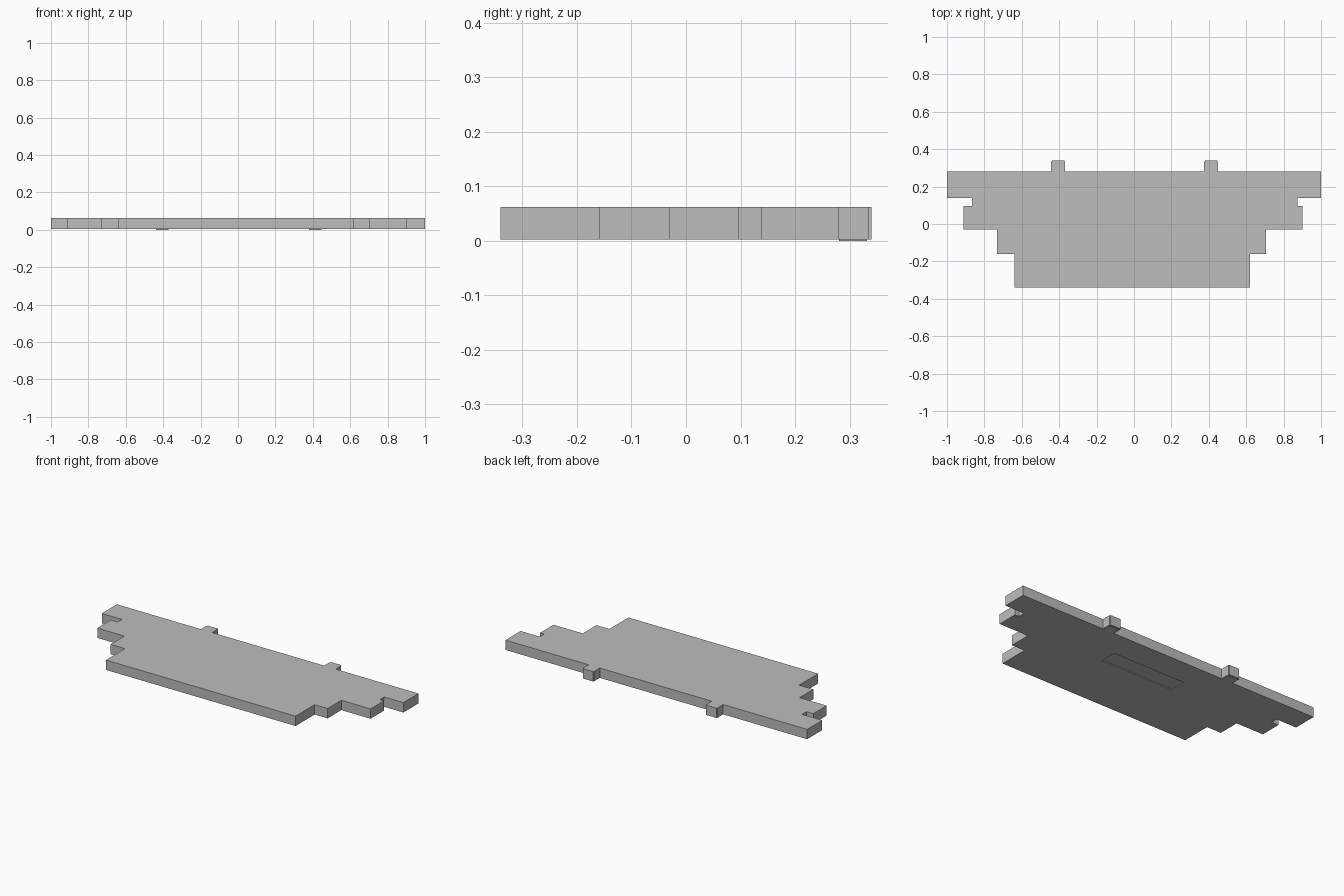
import bpy
import bmesh

cube = bpy.data.objects.get("Cube")
if cube:
    bpy.data.objects.remove(cube, do_unlink=True)

# One plain grey for every part
grey = bpy.data.materials.new("plain_grey")
grey.use_nodes = True
colour = (0.51, 0.51, 0.51, 1)
grey.diffuse_color = colour
grey.node_tree.nodes["Principled BSDF"].inputs["Base Color"].default_value = colour


def prism(name, outline, z0, z1):
    """Extrude a flat outline from z0 up to z1."""
    bm = bmesh.new()
    base = bm.faces.new([bm.verts.new((x, y, z0)) for x, y in outline])
    up = bmesh.ops.extrude_face_region(bm, geom=[base])["geom"]
    tops = [v for v in up if isinstance(v, bmesh.types.BMVert)]
    bmesh.ops.translate(bm, verts=tops, vec=(0, 0, z1 - z0))
    bmesh.ops.recalc_face_normals(bm, faces=bm.faces)
    mesh = bpy.data.meshes.new(name)
    bm.to_mesh(mesh)
    bm.free()
    mesh.materials.append(grey)
    obj = bpy.data.objects.new(name, mesh)
    bpy.context.collection.objects.link(obj)
    return obj


def box(name, x0, x1, y0, y1, z0, z1):
    return prism(name, [(x0, y0), (x1, y0), (x1, y1), (x0, y1)], z0, z1)


BOTTOM, TOP = 0.003, 0.062

# Stepped slab: both flanks run from the front edge to the back edge
right_flank = [(0.62, -0.34), (0.62, -0.16), (0.706, -0.16), (0.706, -0.03),
               (0.90, -0.03), (0.90, 0.097), (0.873, 0.097), (0.873, 0.138),
               (1.0, 0.138), (1.0, 0.281)]
left_flank = [(-0.638, -0.34), (-0.638, -0.16), (-0.732, -0.16), (-0.732, -0.03),
              (-0.912, -0.03), (-0.912, 0.097), (-0.866, 0.097), (-0.866, 0.138),
              (-1.0, 0.138), (-1.0, 0.281)]
slab = prism("stepped_slab", right_flank + left_flank[::-1], BOTTOM, TOP)

# Shallow rectangular recess in the underside
cutter = box("recess_cutter", -0.247, 0.237, 0.02, 0.12, -0.02, 0.008)
cutter.hide_render = True
cut = slab.modifiers.new("recess", "BOOLEAN")
cut.operation = "DIFFERENCE"
cut.solver = "EXACT"
cut.object = cutter
bpy.context.view_layer.objects.active = slab
bpy.ops.object.modifier_apply(modifier=cut.name)
bpy.data.objects.remove(cutter, do_unlink=True)

# Two tabs on the back edge, each with a thin end plate and foot plate
for side, x0 in (("right", -0.443), ("left", 0.375)):
    x1 = x0 + 0.075
    box(side + "_tab", x0, x1, 0.281, 0.335, BOTTOM, TOP)
    box(side + "_tab_end", x0 + 0.004, x1 - 0.004, 0.335, 0.34, BOTTOM, TOP)
    box(side + "_tab_foot", x0 + 0.004, x1 - 0.004, 0.281, 0.332, 0.0, BOTTOM)
